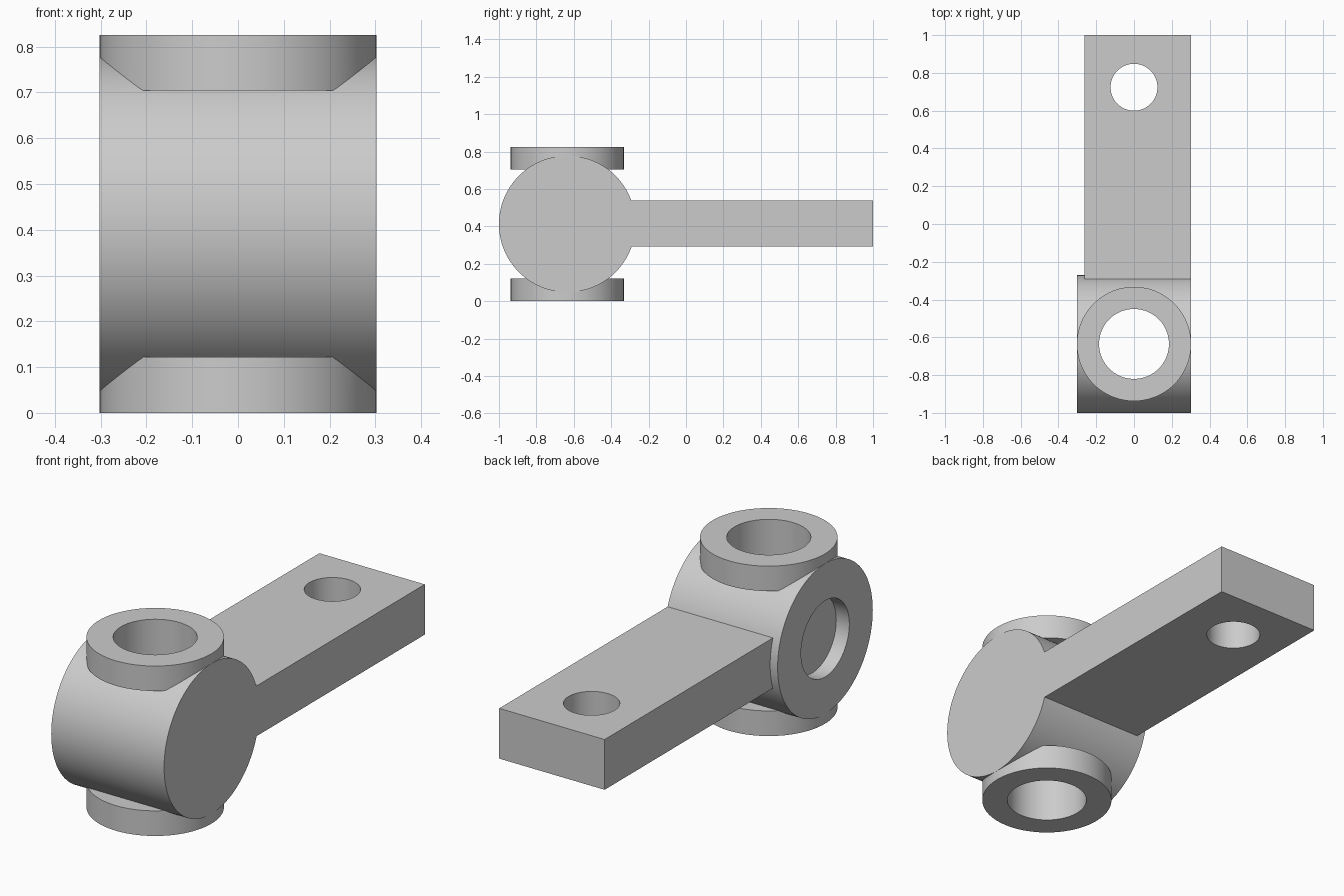
import bpy
import math

cube = bpy.data.objects.get("Cube")
if cube:
    bpy.data.objects.remove(cube, do_unlink=True)

# Plain grey metal
grey = bpy.data.materials.new("grey metal")
grey.use_nodes = True
colour = (0.6, 0.6, 0.6, 1)
grey.diffuse_color = colour
grey.node_tree.nodes["Principled BSDF"].inputs["Base Color"].default_value = colour

PIVOT_Y, PIVOT_Z = -0.635, 0.4125
HALF_WIDTH = 0.303
HEIGHT = 0.825
BORE = 0.185


def finish(name):
    obj = bpy.context.object
    obj.name = name
    obj.data.materials.append(grey)
    bpy.ops.object.transform_apply(location=True, rotation=True, scale=True)
    return obj


def upright(name, radius, y, z0, z1, sides=96):
    bpy.ops.mesh.primitive_cylinder_add(
        vertices=sides, radius=radius, depth=z1 - z0, location=(0, y, (z0 + z1) / 2))
    return finish(name)


def crosswise(name, radius, x0, x1, sides=128):
    bpy.ops.mesh.primitive_cylinder_add(
        vertices=sides, radius=radius, depth=x1 - x0,
        location=((x0 + x1) / 2, PIVOT_Y, PIVOT_Z), rotation=(0, math.pi / 2, 0))
    return finish(name)


def box(name, low, high):
    bpy.ops.mesh.primitive_cube_add(
        size=1, location=[(a + b) / 2 for a, b in zip(low, high)])
    bpy.context.object.scale = [b - a for a, b in zip(low, high)]
    return finish(name)


def combine(target, tool, operation):
    mod = target.modifiers.new(operation.lower(), "BOOLEAN")
    mod.operation = operation
    mod.solver = "EXACT"
    mod.object = tool
    bpy.context.view_layer.objects.active = target
    bpy.ops.object.modifier_apply(modifier=mod.name)
    bpy.data.objects.remove(tool, do_unlink=True)


# Solid parts: sideways barrel, arm and two collars
body = crosswise("pivot_arm", 0.365, -HALF_WIDTH, HALF_WIDTH)
combine(body, box("arm", (-0.263, -0.36, 0.293), (HALF_WIDTH, 1, 0.537)), "UNION")
for name, z0, z1 in (("upper_collar", 0.704, HEIGHT), ("lower_collar", 0, 0.122)):
    combine(body, upright(name, 0.3025, PIVOT_Y, z0, z1), "UNION")

# Holes: upright through bore, arm hole, shallow side recess
for cutter in (
    upright("through_bore", BORE, PIVOT_Y, -0.1, HEIGHT + 0.1),
    upright("arm_hole", 0.124, 0.724, 0.1, 0.7),
    crosswise("side_recess", BORE, -0.5, -HALF_WIDTH + 0.07),
):
    combine(body, cutter, "DIFFERENCE")

# Smooth curved walls with crisp edges
bpy.ops.object.select_all(action="DESELECT")
body.select_set(True)
bpy.context.view_layer.objects.active = body
bpy.ops.object.shade_smooth_by_angle(angle=math.radians(25))
